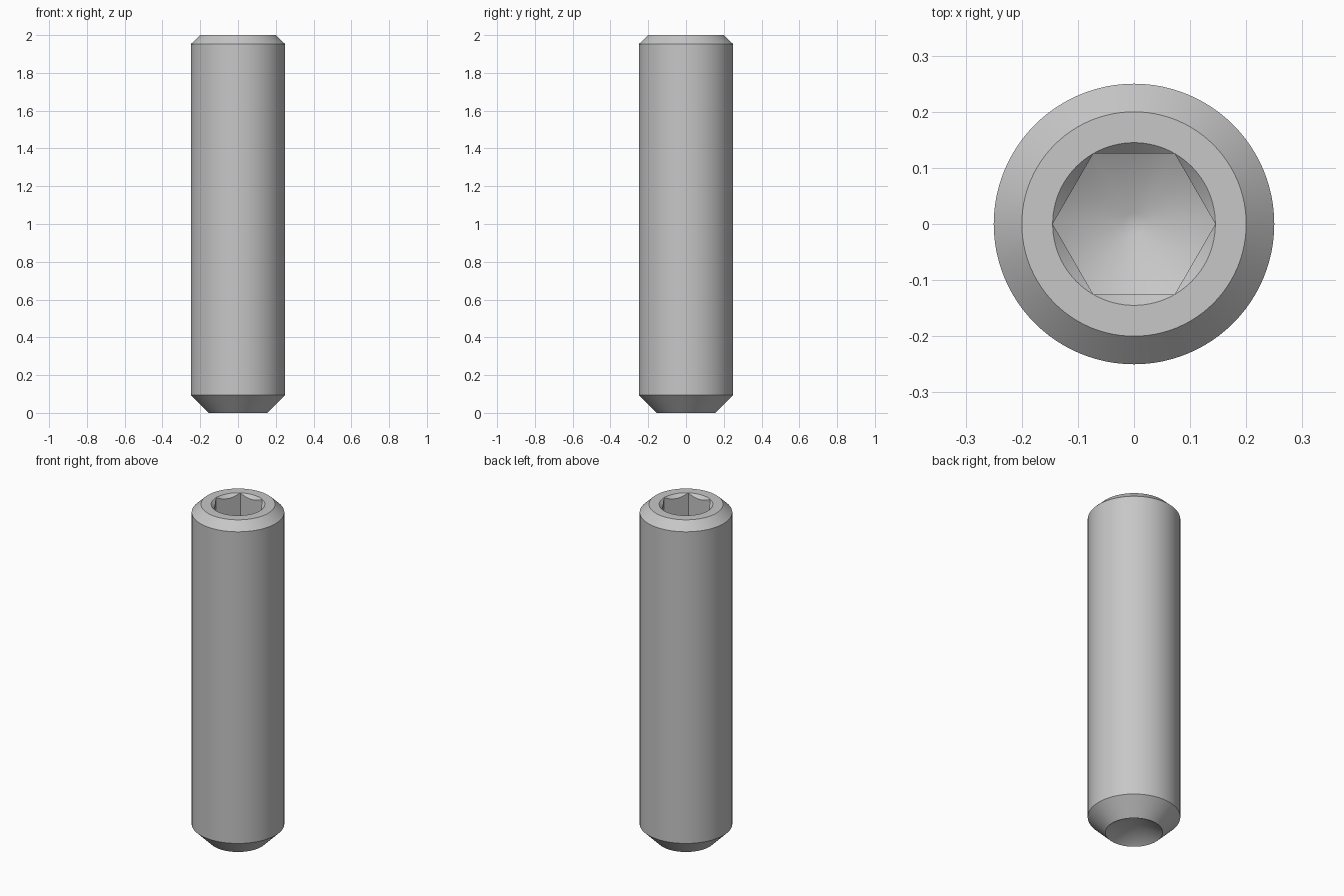
import bpy
import bmesh
from math import cos, sin, pi, tan, radians

default = bpy.data.objects.get("Cube")
if default:
    bpy.data.objects.remove(default, do_unlink=True)

SEGMENTS = 96            # multiple of six, so the hexagon corners fall on vertices
RADIUS, TOP, TIP = 0.25, 2.0, 0.155
SOCKET = 0.145           # socket radius across the corners
SOCKET_DEPTH = 0.3
SLOPE = tan(radians(30))  # drill-point slope


def hexagon(angle):
    """Distance from the axis to a hexagon with a corner on +x."""
    return SOCKET * cos(pi / 6) / cos(angle % (pi / 3) - pi / 6)


def circle(radius, z):
    return lambda angle: (radius, z)


def chamfer_edge(angle):
    r = hexagon(angle)
    return r, TOP - (SOCKET - r)


def floor_edge(angle):
    r = hexagon(angle)
    return r, TOP - SOCKET_DEPTH - (SOCKET - r) * SLOPE


# Rings from the cup point, up the outside and down into the hex socket
rings = [
    circle(TIP, 0),
    circle(RADIUS, RADIUS - TIP),
    circle(RADIUS, TOP - 0.048),
    circle(0.2, TOP),
    circle(SOCKET, TOP),
    chamfer_edge,
    floor_edge,
    circle(0.02, TOP - SOCKET_DEPTH - (SOCKET - 0.02) * SLOPE),
]

bm = bmesh.new()
loops = []
for ring in rings:
    loop = []
    for i in range(SEGMENTS):
        angle = 2 * pi * i / SEGMENTS
        r, z = ring(angle)
        loop.append(bm.verts.new((r * cos(angle), r * sin(angle), z)))
    loops.append(loop)

for low, high in zip(loops, loops[1:]):
    for i in range(SEGMENTS):
        j = (i + 1) % SEGMENTS
        bm.faces.new((low[i], low[j], high[j], high[i]))

# Flat end of the socket and conical cup in the tip
bm.faces.new(loops[-1])
apex = bm.verts.new((0, 0, TIP * SLOPE))
for i in range(SEGMENTS):
    bm.faces.new((apex, loops[0][(i + 1) % SEGMENTS], loops[0][i]))

bmesh.ops.remove_doubles(bm, verts=bm.verts, dist=0.00001)
bmesh.ops.recalc_face_normals(bm, faces=bm.faces)
mesh = bpy.data.meshes.new("set_screw")
bm.to_mesh(mesh)
bm.free()

screw = bpy.data.objects.new("set_screw", mesh)
bpy.context.collection.objects.link(screw)

# Plain grey steel
steel = bpy.data.materials.new("grey_steel")
steel.use_nodes = True
colour = (0.57, 0.57, 0.57, 1)
steel.diffuse_color = colour
steel.node_tree.nodes["Principled BSDF"].inputs["Base Color"].default_value = colour
mesh.materials.append(steel)

bpy.ops.object.select_all(action='DESELECT')
screw.select_set(True)
bpy.context.view_layer.objects.active = screw
bpy.ops.object.shade_smooth_by_angle(angle=radians(32))
